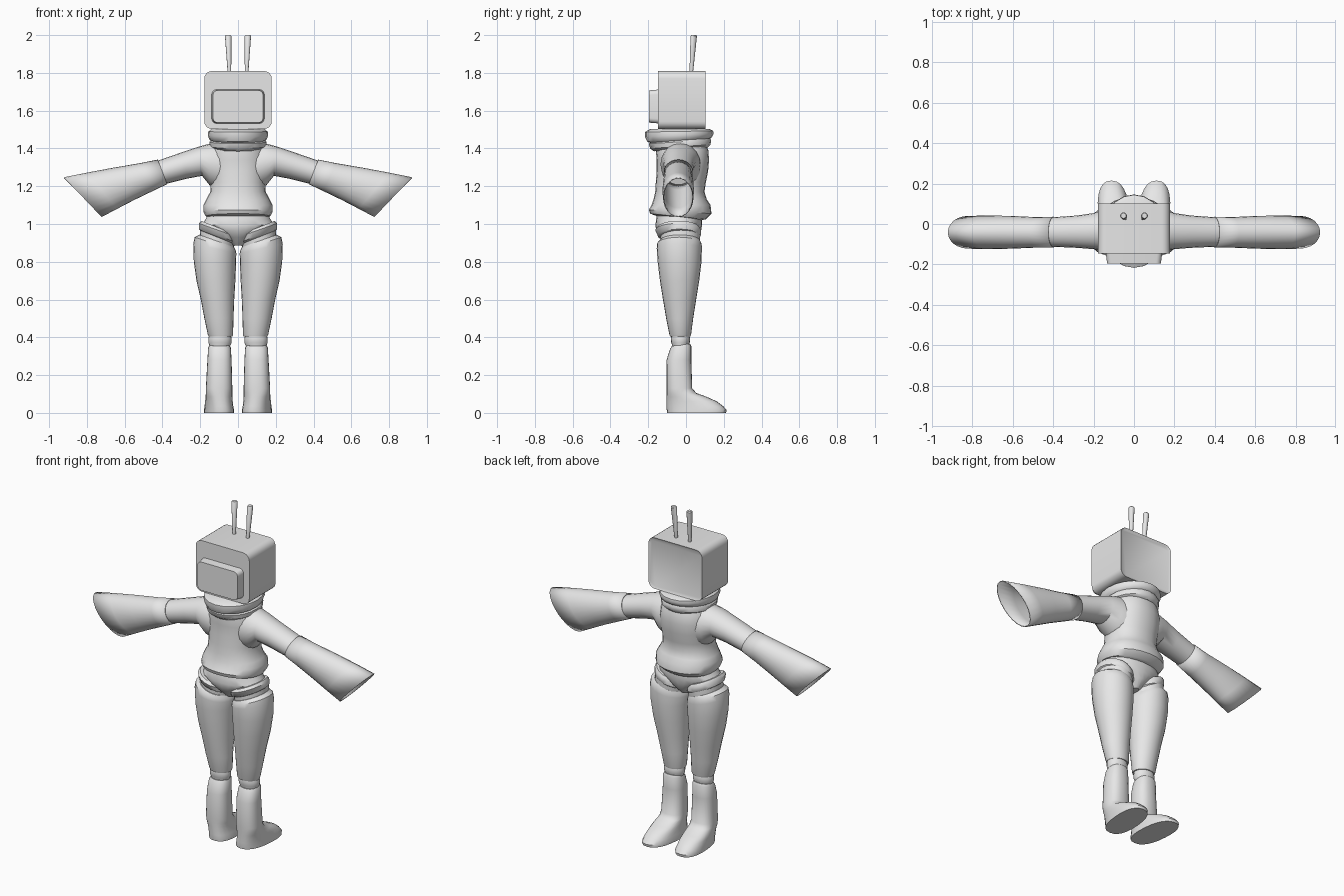
import bpy, bmesh, math
from mathutils import Vector

grey = bpy.data.materials.new("light grey")
grey.diffuse_color = (0.8, 0.8, 0.8, 1)


def finish(name, bm, mirror=False, thickness=0, angle=40):
    bmesh.ops.recalc_face_normals(bm, faces=bm.faces)
    me = bpy.data.meshes.new(name)
    bm.to_mesh(me)
    bm.free()
    me.materials.append(grey)
    ob = bpy.data.objects.new(name, me)
    bpy.context.collection.objects.link(ob)
    bpy.ops.object.select_all(action='DESELECT')
    ob.select_set(True)
    bpy.context.view_layer.objects.active = ob
    bpy.ops.object.shade_smooth_by_angle(angle=math.radians(angle))
    if thickness:
        m = ob.modifiers.new("wall", 'SOLIDIFY')
        m.thickness = thickness
    if mirror:
        ob.modifiers.new("mirror", 'MIRROR')
    return ob


def loft(name, rings, n=20, power=2.0, caps=True, **kw):
    """Skin through rings given as (centre, half axis u, half axis v)."""
    bm = bmesh.new()
    rows = []
    for c, u, v in rings:
        row = []
        for i in range(n):
            a = 2 * math.pi * i / n
            ca, sa = math.cos(a), math.sin(a)
            x = math.copysign(abs(ca) ** (2 / power), ca)
            y = math.copysign(abs(sa) ** (2 / power), sa)
            row.append(bm.verts.new(Vector(c) + Vector(u) * x + Vector(v) * y))
        rows.append(row)
    for a, b in zip(rows, rows[1:]):
        for i in range(n):
            j = (i + 1) % n
            bm.faces.new((a[i], a[j], b[j], b[i]))
    if caps:
        bm.faces.new(rows[0])
        bm.faces.new(rows[-1])
    return finish(name, bm, **kw)


def level(z, x0, x1, y0, y1, sx=0, sy=0, lean=0):
    """Ring at height z spanning x0..x1 and y0..y1, sloped by sx and sy."""
    return (((x0 + x1) / 2, (y0 + y1) / 2, z),
            ((x1 - x0) / 2, 0, sx), (lean, (y1 - y0) / 2, sy))


def across(xt, zt, xb, zb, y0, y1):
    """Arm ring between a top point and a bottom point."""
    return (((xt + xb) / 2, (y0 + y1) / 2, (zt + zb) / 2),
            ((xt - xb) / 2, 0, (zt - zb) / 2), (0, (y1 - y0) / 2, 0))


def box(name, x, y0, y1, z0, z1, radius, front=1.0, inset=0):
    """Box with rounded corners in front view, optional front taper and back inset."""
    bm = bmesh.new()
    bmesh.ops.create_cube(bm, size=1)
    for v in bm.verts:
        k = front if v.co.y < 0 else 1
        v.co = Vector((v.co.x * 2 * x * k, y0 if v.co.y < 0 else y1,
                       (z0 + z1) / 2 + v.co.z * (z1 - z0) * k))
    long = [e for e in bm.edges if abs(e.verts[0].co.y - e.verts[1].co.y) > 0.01]
    bmesh.ops.bevel(bm, geom=long, offset=radius, segments=5, affect='EDGES', profile=0.5)
    if inset:
        bm.normal_update()
        back = [f for f in bm.faces if f.normal.y > 0.9]
        bmesh.ops.inset_region(bm, faces=back, thickness=0.012, depth=0)
        for v in {v for f in back for v in f.verts}:
            v.co.y -= inset
    finish(name, bm, angle=30)


# Head: boxy set with raised screen and two aerials
box("head", 0.178, -0.147, 0.102, 1.503, 1.81, 0.04, inset=0.006)
box("screen", 0.14, -0.195, -0.14, 1.532, 1.712, 0.025, front=0.95)
loft("antenna", [((0.045, 0.027, 1.79), (0.009, 0, 0), (0, 0.009, 0)),
                 ((0.052, 0.041, 1.995), (0.017, 0, 0), (0, 0.017, 0)),
                 ((0.052, 0.041, 2.0), (0.013, 0, 0), (0, 0.013, 0))],
     n=12, mirror=True)

# Collar: two stacked folds
loft("upper_collar", [level(1.435, -.135, .135, -.175, .12, sy=.012),
                      level(1.448, -.152, .152, -.205, .138, sy=.012),
                      level(1.47, -.16, .16, -.217, .146, sy=.008),
                      level(1.49, -.157, .157, -.217, .144, sy=.003),
                      level(1.503, -.14, .14, -.19, .125)])
loft("lower_collar", [level(1.395, -.125, .125, -.17, .115, sy=.01),
                      level(1.41, -.15, .15, -.19, .13, sy=.01),
                      level(1.435, -.152, .152, -.197, .133, sy=.01),
                      level(1.455, -.135, .135, -.17, .12, sy=.01)])

# Torso with puffed hem
loft("torso", [level(1.03, -.13, .13, -.15, .08, sy=-.01),
               level(1.04, -.17, .17, -.19, .105, sy=-.015),
               level(1.065, -.184, .184, -.197, .135, sy=-.01),
               level(1.10, -.183, .183, -.182, .13),
               level(1.13, -.168, .168, -.172, .11),
               level(1.17, -.147, .147, -.163, .098),
               level(1.22, -.145, .145, -.16, .105),
               level(1.28, -.152, .152, -.155, .117),
               level(1.34, -.152, .152, -.155, .122),
               level(1.39, -.145, .145, -.16, .118),
               level(1.425, -.125, .125, -.155, .105)], n=24, power=2.2)

# Arms: upper sleeve, then wide open flared cuff
loft("upper_sleeve", [across(.08, 1.43, .10, 1.18, -.13, .08),
                      across(.14, 1.428, .15, 1.205, -.135, .075),
                      across(.20, 1.412, .19, 1.255, -.125, .055),
                      across(.29, 1.382, .27, 1.24, -.118, .042),
                      across(.44, 1.33, .40, 1.208, -.112, .032)],
     mirror=True)
loft("flared_cuff", [across(.425, 1.341, .375, 1.211, -.117, .036),
                     across(.52, 1.322, .45, 1.175, -.117, .034),
                     across(.66, 1.298, .55, 1.127, -.122, .04),
                     across(.80, 1.272, .64, 1.08, -.125, .042),
                     across(.922, 1.247, .722, 1.037, -.122, .04)],
     caps=False, thickness=0.006, mirror=True, n=24)

# Hips and leg straps
loft("hips", [level(1.07, -.15, .15, -.15, .08),
              level(1.025, -.172, .172, -.158, .085),
              level(.995, -.192, .192, -.162, .085),
              level(.965, -.155, .155, -.158, .08),
              level(.93, -.085, .085, -.135, .07),
              level(.885, -.03, .03, -.09, .03)], n=24)
loft("hip_strap", [level(.93, .02, .198, -.135, .07, sx=.035),
                   level(.938, .008, .206, -.15, .078, sx=.035),
                   level(.968, .01, .206, -.163, .08, sx=.035),
                   level(.982, .02, .195, -.15, .07, sx=.035)], mirror=True)
loft("thigh", [level(.82, .03, .21, -.13, .065),
               level(.90, .02, .205, -.135, .075, sx=.02),
               level(.96, .018, .197, -.135, .075, sx=.035)], mirror=True)

# Stockings, with slanted top edge
loft("stocking", [level(.405, .03, .155, -.085, .024),
                  level(.415, .026, .16, -.088, .027),
                  level(.50, .024, .178, -.105, .038),
                  level(.60, .02, .197, -.122, .054),
                  level(.70, .014, .22, -.138, .07),
                  level(.80, .01, .234, -.15, .082),
                  level(.87, .009, .237, -.155, .084, sx=.025),
                  level(.895, .012, .23, -.153, .083, sx=.035),
                  level(.91, .02, .205, -.14, .075, sx=.033)],
     mirror=True, n=24)
loft("lower_leg", [level(.30, .05, .15, -.07, .015),
                   level(.355, .042, .15, -.072, .014),
                   level(.372, .034, .157, -.078, .02),
                   level(.395, .034, .157, -.08, .022),
                   level(.42, .04, .15, -.075, .015)], mirror=True)

# Boots: toes point to the back
loft("boot", [level(0, .022, .178, -.10, .212, lean=.012),
              level(.015, .022, .178, -.102, .215, lean=.012),
              level(.035, .026, .176, -.102, .198, lean=.01),
              level(.06, .028, .174, -.102, .165, lean=.007),
              level(.085, .03, .172, -.102, .11, lean=.004),
              level(.105, .03, .17, -.102, .055),
              level(.13, .03, .17, -.102, .033),
              level(.28, .034, .162, -.103, .028),
              level(.345, .038, .158, -.085, .028, sy=.008),
              level(.36, .045, .15, -.075, .022, sy=.006)],
     n=24, power=2.4, mirror=True)
